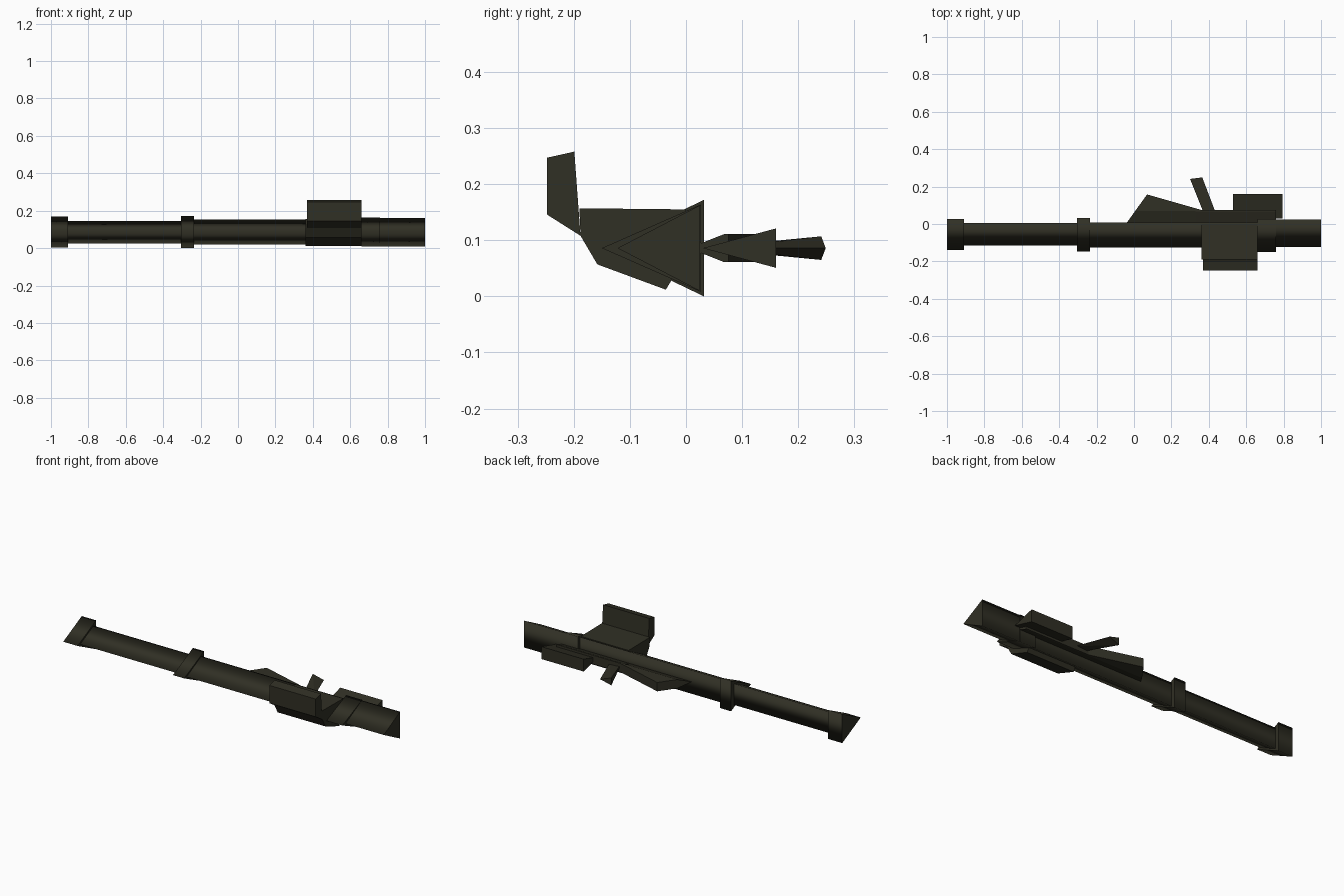
import bpy, bmesh

if "Cube" in bpy.data.objects:
    bpy.data.objects.remove(bpy.data.objects["Cube"])

olive = bpy.data.materials.new("dark olive")
olive.diffuse_color = (0.030, 0.029, 0.018, 1)
olive.use_nodes = True
olive.node_tree.nodes["Principled BSDF"].inputs["Base Color"].default_value = olive.diffuse_color
MID = 0.086  # height of the symmetry plane


def hull(name, points, smooth=False):
    """Faceted convex part; optionally smooth on its long sides."""
    bm = bmesh.new()
    for p in points:
        bm.verts.new(p)
    bmesh.ops.convex_hull(bm, input=bm.verts[:])
    bmesh.ops.dissolve_limit(bm, angle_limit=0.01, verts=bm.verts[:], edges=bm.edges[:])
    bmesh.ops.recalc_face_normals(bm, faces=bm.faces[:])
    for f in bm.faces:
        f.smooth = smooth and abs(f.normal.x) < 0.7
    me = bpy.data.meshes.new(name)
    bm.to_mesh(me)
    bm.free()
    me.materials.append(olive)
    ob = bpy.data.objects.new(name, me)
    bpy.context.collection.objects.link(ob)
    return ob


def prism(name, x0, x1, profile, smooth=False):
    return hull(name, [(x, y, z) for x in (x0, x1) for y, z in profile], smooth)


def mirrored(points):
    """Points given as (x, y, half thickness) about the mid plane."""
    return [(x, y, MID + s * h) for x, y, h in points for s in (1, -1) if h or s > 0]


# Triangular tube sections and collars: x range, apex y, base y, half height
for name, x0, x1, apex, base, h in [
    ("muzzle_collar", -1.0, -0.91, -0.138, 0.028, 0.082),
    ("front_tube", -0.92, -0.30, -0.115, 0.005, 0.060),
    ("middle_collar", -0.305, -0.235, -0.147, 0.032, 0.086),
    ("middle_tube", -0.24, 0.70, -0.125, 0.007, 0.067),
    ("rear_collar", 0.66, 0.76, -0.150, 0.027, 0.078),
    ("rear_tube", 0.75, 1.0, -0.122, 0.024, 0.076),
]:
    prism(name, x0, x1, [(apex, MID), (base, MID + h), (base, MID - h)], True)

# Sight unit on the side
prism("sight_body", 0.36, 0.66, [(-0.19, 0.157), (0.0, 0.155), (0.0, 0.085), (-0.025, 0.03),
                                 (-0.036, 0.012), (-0.158, 0.057), (-0.188, 0.108)])
prism("sight_panel", 0.37, 0.66, [(-0.248, 0.247), (-0.199, 0.258), (-0.188, 0.108), (-0.248, 0.146)])

# Front fin and the rail behind it
hull("trigger_fin", mirrored([(-0.04, 0.005, 0), (0.36, 0.005, 0), (0.007, 0.07, 0.025),
                              (0.07, 0.158, 0.025), (0.36, 0.075, 0.025), (0.36, 0.07, 0.025)]))
hull("rail", mirrored([(0.33, 0.005, 0), (0.76, 0.005, 0), (0.33, 0.068, 0.025),
                       (0.76, 0.068, 0.025), (0.33, 0.076, 0.025), (0.76, 0.076, 0.025)]))

# Tapered hand grip and shoulder rest
hull("hand_grip", mirrored([(0.37, 0.065, 0.004), (0.435, 0.065, 0),
                            (0.30, 0.241, 0.021), (0.365, 0.249, 0)]))
hull("shoulder_rest", mirrored([(x, y, h) for x in (0.53, 0.795)
                                for y, h in ((0.03, 0), (0.16, 0.035))]))
